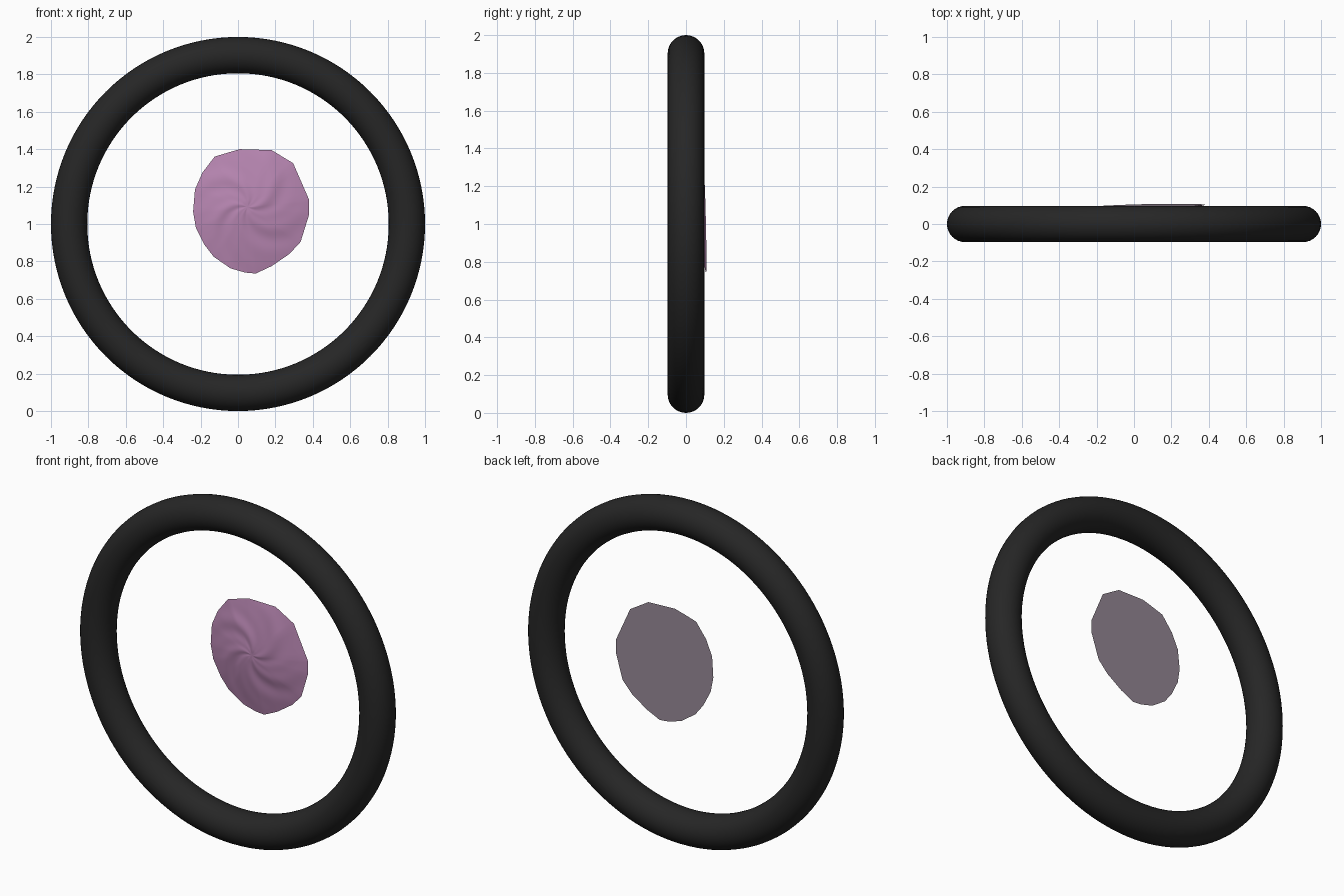
import bpy, bmesh, math
from mathutils import Vector

if "Cube" in bpy.data.objects:
    bpy.data.objects.remove(bpy.data.objects["Cube"])


def material(name, srgb):
    m = bpy.data.materials.new(name)
    lin = [(c / 255 / 12.92) if c < 10 else ((c / 255 + 0.055) / 1.055) ** 2.4 for c in srgb]
    m.diffuse_color = (*lin, 1)
    m.use_nodes = True
    m.node_tree.nodes["Principled BSDF"].inputs["Base Color"].default_value = m.diffuse_color
    return m


black = material("black", (38, 38, 38))
mauve = material("mauve", (186, 136, 180))
grey_mauve = material("grey mauve", (148, 134, 148))

# Round outer ring, standing upright
bpy.ops.mesh.primitive_torus_add(major_radius=0.903, minor_radius=0.097,
                                 major_segments=128, minor_segments=32,
                                 location=(0, 0, 1), rotation=(math.pi / 2, 0, 0))
ring = bpy.context.object
ring.name = "ring"
ring.data.materials.append(black)
bpy.ops.object.shade_smooth()

# Uneven outline of the middle pad (x, z)
RIM = [(0.01, 1.40), (0.18, 1.395), (0.295, 1.325), (0.38, 1.13), (0.38, 1.05),
       (0.335, 0.905), (0.275, 0.84), (0.18, 0.775), (0.095, 0.735), (0.04, 0.74),
       (-0.04, 0.763), (-0.13, 0.825), (-0.18, 0.89), (-0.225, 0.98),
       (-0.24, 1.065), (-0.23, 1.185), (-0.19, 1.275), (-0.125, 1.36), (-0.05, 1.383)]
APEX = Vector((0.05, 1.09))


def back_plane(p):
    return 0.097 + 0.022 * (p.x - 0.07) - 0.028 * (p.y - 1.07)


# Subdivide the outline so the wrinkles are smooth
STEPS, RINGS = 5, 16
outline = []
for i, a in enumerate(RIM):
    a, b = Vector(a), Vector(RIM[(i + 1) % len(RIM)])
    outline += [a.lerp(b, k / STEPS) for k in range(STEPS)]
n = len(outline)

# Shallow dome with swirling wrinkles toward its middle, flat at the back
bm = bmesh.new()
loops = []
for r in range(RINGS):
    t = 1 - r / RINGS
    loop = []
    for p in outline:
        q = APEX.lerp(p, t)
        ang = math.atan2(p.y - APEX.y, p.x - APEX.x)
        swirl = ang + 1.5 * (1 - t)
        fade = t * (1 - t)
        wave = (0.010 * math.sin(5 * swirl + 0.6) + 0.006 * math.sin(9 * swirl + 2)
                + 0.008 * math.sin(2 * ang + 1)) * fade
        height = 0.042 * (1 - t ** 1.7) + wave
        loop.append(bm.verts.new((q.x, back_plane(q) - height, q.y)))
    loops.append(loop)
tip = bm.verts.new((APEX.x, back_plane(APEX) - 0.039, APEX.y))
for outer, inner in zip(loops, loops[1:]):
    for i in range(n):
        j = (i + 1) % n
        bm.faces.new((outer[i], outer[j], inner[j], inner[i]))
for i in range(n):
    bm.faces.new((loops[-1][i], loops[-1][(i + 1) % n], tip))
cap = bm.faces.new(loops[0][::-1])
cap.material_index = 1
bmesh.ops.recalc_face_normals(bm, faces=bm.faces)
for f in bm.faces:
    f.smooth = f is not cap and f != cap
for e in cap.edges:
    e.smooth = False
me = bpy.data.meshes.new("middle_pad")
bm.to_mesh(me)
bm.free()
me.materials.append(mauve)
me.materials.append(grey_mauve)
pad = bpy.data.objects.new("middle_pad", me)
bpy.context.collection.objects.link(pad)
